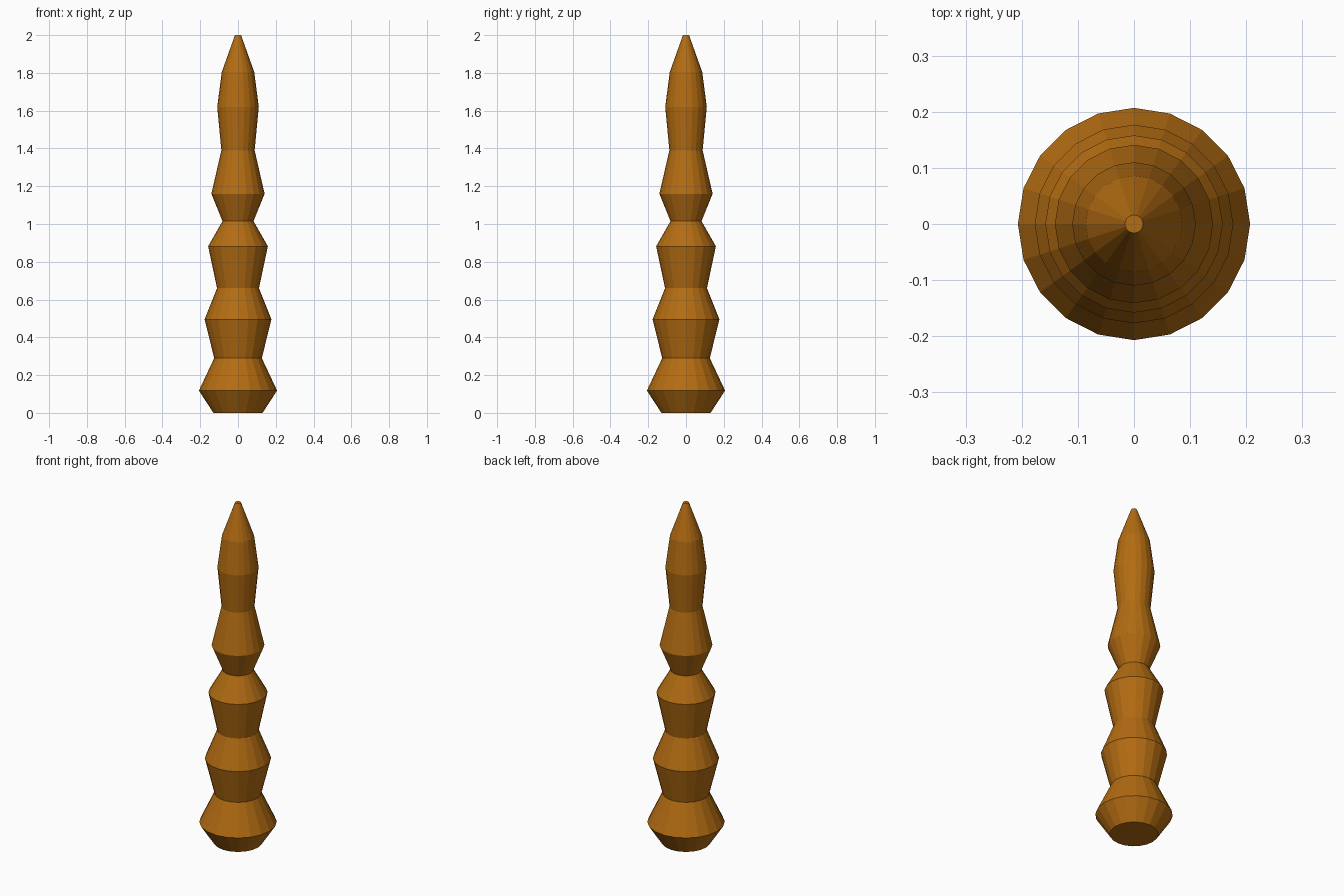
import bpy
import bmesh
from math import cos, sin, tau

if "Cube" in bpy.data.objects:
    bpy.data.objects.remove(bpy.data.objects["Cube"])

SIDES = 20

# Turned profile: (radius, height) from foot to tip
PROFILE = [
    (0.130, 0.00), (0.207, 0.118), (0.126, 0.29), (0.177, 0.495),
    (0.111, 0.66), (0.158, 0.882), (0.082, 1.015), (0.141, 1.16),
    (0.088, 1.39), (0.110, 1.62), (0.086, 1.804), (0.016, 2.00),
]

bm = bmesh.new()

# One ring of vertices per profile point
rings = [
    [bm.verts.new((r * cos(tau * i / SIDES), r * sin(tau * i / SIDES), z))
     for i in range(SIDES)]
    for r, z in PROFILE
]

# Flat side faces between neighbouring rings
for low, high in zip(rings, rings[1:]):
    for i in range(SIDES):
        j = (i + 1) % SIDES
        bm.faces.new((low[i], low[j], high[j], high[i]))

# Foot and tip caps
bm.faces.new(rings[0][::-1])
bm.faces.new(rings[-1])

mesh = bpy.data.meshes.new("turned_spindle")
bm.to_mesh(mesh)
bm.free()
spindle = bpy.data.objects.new("turned_spindle", mesh)
bpy.context.collection.objects.link(spindle)

# Amber brown colour
amber = bpy.data.materials.new("amber_brown")
amber.diffuse_color = (0.45, 0.15, 0.006, 1.0)
amber.use_nodes = True
amber.node_tree.nodes["Principled BSDF"].inputs["Base Color"].default_value = amber.diffuse_color
mesh.materials.append(amber)
